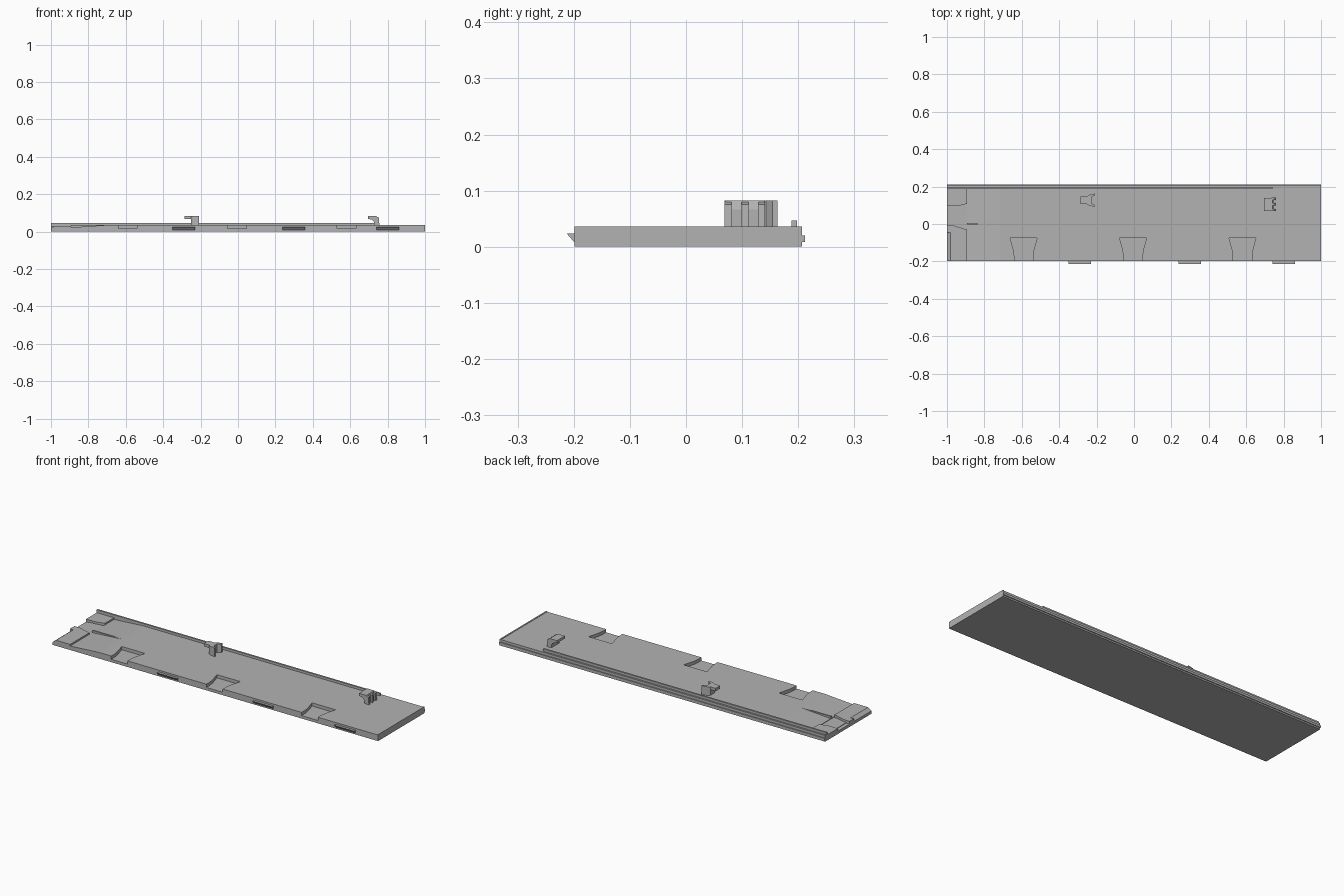
import bpy
import bmesh

cube = bpy.data.objects.get("Cube")
if cube:
    bpy.data.objects.remove(cube, do_unlink=True)

grey = bpy.data.materials.new("plain grey")
grey.use_nodes = True
GREY = (0.45, 0.45, 0.45, 1)
grey.diffuse_color = GREY
grey.node_tree.nodes["Principled BSDF"].inputs["Base Color"].default_value = GREY

FRONT, BACK = -0.199, 0.207
FLOOR, DECK = 0.016, 0.034


def prism(name, outline, axis, lo, hi):
    """Extrude an outline along an axis: (x, z) for y, (x, y) for z, (y, z) for x."""
    place = {"x": lambda a, b, t: (t, a, b),
             "y": lambda a, b, t: (a, t, b),
             "z": lambda a, b, t: (a, b, t)}[axis]
    bm = bmesh.new()
    ends = [[bm.verts.new(place(a, b, t)) for a, b in outline] for t in (lo, hi)]
    bm.faces.new(ends[0])
    bm.faces.new(ends[1][::-1])
    for i in range(len(outline)):
        j = (i + 1) % len(outline)
        bm.faces.new((ends[0][i], ends[0][j], ends[1][j], ends[1][i]))
    bmesh.ops.recalc_face_normals(bm, faces=bm.faces)
    mesh = bpy.data.meshes.new(name)
    bm.to_mesh(mesh)
    bm.free()
    mesh.materials.append(grey)
    obj = bpy.data.objects.new(name, mesh)
    bpy.context.collection.objects.link(obj)
    return obj


def box(name, x, y, z):
    return prism(name, [(x[0], y[0]), (x[1], y[0]), (x[1], y[1]), (x[0], y[1])], "z", *z)


# Base plate under everything
box("base_plate", (-1, 1), (FRONT, BACK), (0, FLOOR))

# Main deck with three flared notches along the front edge
half_notch = [(0.05, FRONT), (0.05, -0.17), (0.054, -0.14), (0.062, -0.11), (0.072, -0.075)]
outline = [(-0.715, FRONT)]
for cx in (-0.59, -0.005, 0.58):
    outline += [(cx - w, y) for w, y in half_notch]
    outline += [(cx + w, y) for w, y in reversed(half_notch)]
outline += [(1, FRONT), (1, BACK), (-0.715, BACK)]
prism("main_deck", outline, "z", FLOOR, DECK)
box("end_lip", (0.992, 1), (FRONT, BACK), (DECK, DECK + 0.002))

# Back edge: side strip, raised rail and outer bead
box("back_border", (-1, -0.715), (0.188, BACK), (FLOOR, DECK))
box("back_rail", (-1, 0.74), (0.188, 0.198), (DECK, 0.047))
box("back_bead", (-1, 1), (BACK, 0.212), (0.008, 0.02))

# Shallow ramp at the left end, split by a thin ridge
prism("ramp", [(-0.715, FLOOR), (-0.715, DECK), (-0.893, 0.022), (-0.893, FLOOR)],
      "y", FRONT, 0.188)
box("ramp_ridge", (-0.893, -0.715), (-0.004, 0.005), (FLOOR, DECK))

# End blocks either side of a flared opening
prism("end_block_back", [(-1, 0.188), (-1, 0.095), (-0.945, 0.095), (-0.893, 0.108),
                         (-0.893, 0.188)], "z", FLOOR, 0.031)
prism("end_block_inner", [(-0.98, -0.045), (-1, -0.045), (-1, -0.008), (-0.965, -0.008),
                          (-0.893, -0.03), (-0.893, -0.045)], "z", FLOOR, 0.031)
prism("end_block_front", [(-1, FLOOR), (-0.98, 0.031), (-0.893, 0.031), (-0.893, FLOOR)],
      "y", FRONT, -0.045)
box("opening_floor", (-0.98, -0.88), (-0.02, 0.1), (FLOOR, 0.019))

# Wedge-shaped catches on the front edge
for i, cx in enumerate((-0.289, 0.297, 0.8)):
    prism(f"front_catch_{i + 1}", [(FRONT, 0.008), (-0.213, 0.024), (FRONT, 0.024)],
          "x", cx - 0.06, cx + 0.06)

# First bracket: head plate on a forked body
box("bracket_head", (-0.285, -0.245), (0.107, 0.147), (0.066, 0.082))
prism("bracket_body", [(-0.252, 0.107), (-0.24, 0.098), (-0.208, 0.092), (-0.208, 0.101),
                       (-0.228, 0.112), (-0.228, 0.143), (-0.208, 0.154), (-0.208, 0.163),
                       (-0.24, 0.156), (-0.252, 0.147)], "z", DECK, 0.082)

# Second bracket: hooked plate with three fins
hook = [(0.695, 0.082), (0.695, 0.068), (0.715, 0.064), (0.728, 0.052), (0.728, DECK),
        (0.746, DECK), (0.746, 0.066), (0.74, 0.082)]
prism("hook_plate", hook, "y", 0.07, 0.14)
for i, cy in enumerate((0.075, 0.105, 0.135)):
    prism(f"hook_fin_{i + 1}", [(0.735, DECK), (0.756, DECK), (0.753, 0.075), (0.735, 0.082)],
          "y", cy - 0.006, cy + 0.006)
